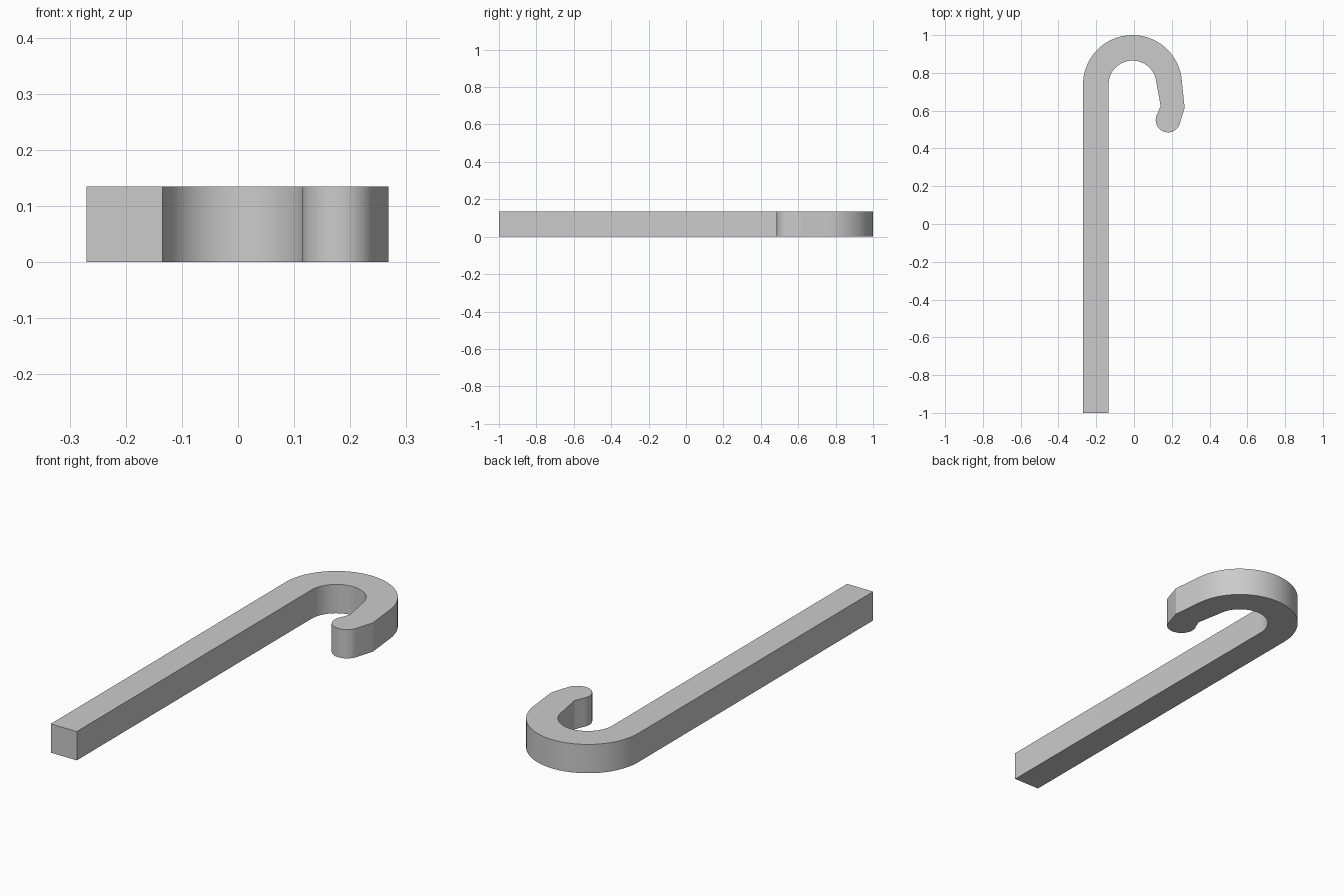
import bpy
import bmesh
from math import sin, cos, radians
from mathutils import Vector

cube = bpy.data.objects.get("Cube")
if cube:
    bpy.data.objects.remove(cube, do_unlink=True)

THICK = 0.135
BEND = Vector((-0.008, 0.738))   # centre of the hook bend
TIP = Vector((0.18, 0.55))       # centre of the rounded tip


def arc(centre, radius, start, end, steps):
    """Points along an arc, angles in degrees."""
    angles = [radians(start + (end - start) * i / steps) for i in range(steps + 1)]
    return [centre + radius * Vector((cos(a), sin(a))) for a in angles]


# Plain grey material
grey = bpy.data.materials.new("plain grey")
grey.use_nodes = True
grey.diffuse_color = (0.6, 0.6, 0.6, 1)
grey.node_tree.nodes["Principled BSDF"].inputs["Base Color"].default_value = (0.6, 0.6, 0.6, 1)

# Outline: shaft, outer bend, bent end, rounded tip, inner bend
outline = [Vector((-0.135, -1)), Vector((-0.27, -1))]
outline += arc(BEND, 0.262, 180, 6, 40)
outline += [Vector((0.254, 0.75)), Vector((0.268, 0.615))]
outline += arc(TIP, 0.065, -20, -212, 28)
outline += [Vector((0.141, 0.625))]
outline += arc(BEND, 0.127, 5, 180, 32)

# Extrude the outline into a solid hooked stick
bm = bmesh.new()
base = bm.faces.new([bm.verts.new((p.x, p.y, 0)) for p in outline])
top = bmesh.ops.extrude_face_region(bm, geom=[base], use_keep_orig=True)
for v in top["geom"]:
    if isinstance(v, bmesh.types.BMVert):
        v.co.z = THICK
bmesh.ops.recalc_face_normals(bm, faces=bm.faces)
caps = [f for f in bm.faces if abs(f.normal.z) > 0.9]
bmesh.ops.triangulate(bm, faces=caps)

mesh = bpy.data.meshes.new("hooked_stick")
bm.to_mesh(mesh)
bm.free()
mesh.materials.append(grey)
stick = bpy.data.objects.new("hooked_stick", mesh)
bpy.context.collection.objects.link(stick)

# Smooth the curved walls, keep the corners crisp
bpy.ops.object.select_all(action="DESELECT")
stick.select_set(True)
bpy.context.view_layer.objects.active = stick
bpy.ops.object.shade_smooth_by_angle(angle=radians(15))
